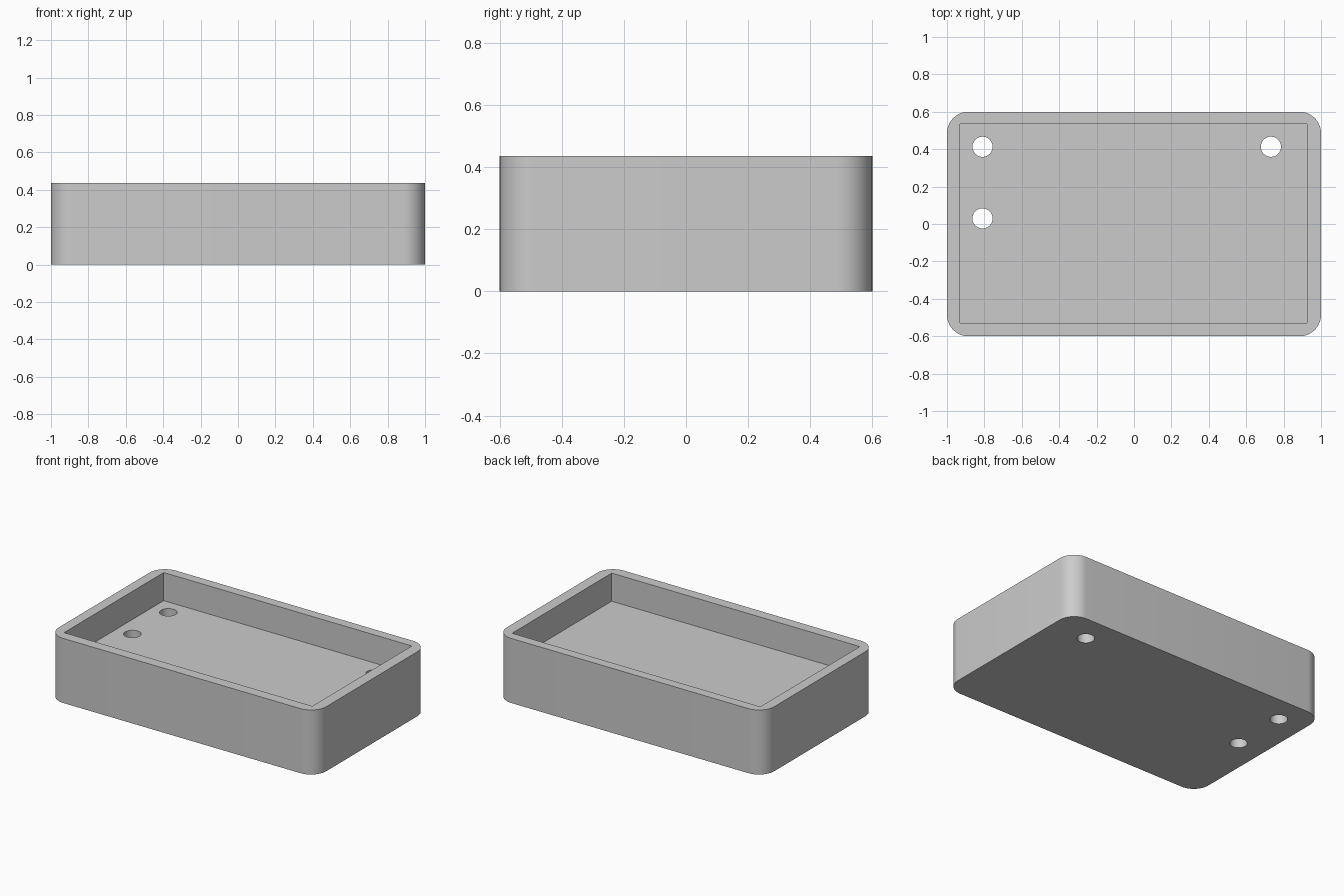
import bpy
import bmesh
import math

WIDTH, DEPTH, HEIGHT = 2.0, 1.2, 0.436
CORNER = 0.115
FLOOR = 0.246
POCKET = (-0.93, 0.925, -0.528, 0.535)
HOLES = [(-0.81, 0.413), (-0.81, 0.03), (0.732, 0.413)]
HOLE_RADIUS = 0.054

if "Cube" in bpy.data.objects:
    bpy.data.objects.remove(bpy.data.objects["Cube"], do_unlink=True)

# Single grey material
grey = bpy.data.materials.new("plain grey")
grey.use_nodes = True
colour = (0.6, 0.6, 0.6, 1)
grey.diffuse_color = colour
grey.node_tree.nodes["Principled BSDF"].inputs["Base Color"].default_value = colour


def box(name, x0, x1, y0, y1, z0, z1):
    bpy.ops.mesh.primitive_cube_add(size=1)
    ob = bpy.context.object
    ob.name = name
    for v in ob.data.vertices:
        v.co = (x1 if v.co.x > 0 else x0,
                y1 if v.co.y > 0 else y0,
                z1 if v.co.z > 0 else z0)
    ob.data.materials.append(grey)
    return ob


def cut(target, cutter):
    cutter.hide_render = True
    mod = target.modifiers.new("cut", 'BOOLEAN')
    mod.operation = 'DIFFERENCE'
    mod.solver = 'EXACT'
    mod.object = cutter
    bpy.context.view_layer.objects.active = target
    bpy.ops.object.modifier_apply(modifier=mod.name)
    bpy.data.objects.remove(cutter, do_unlink=True)


# Tray body with rounded vertical corners
tray = box("tray", -WIDTH / 2, WIDTH / 2, -DEPTH / 2, DEPTH / 2, 0, HEIGHT)
bm = bmesh.new()
bm.from_mesh(tray.data)
uprights = [e for e in bm.edges
            if abs(e.verts[0].co.z - e.verts[1].co.z) > HEIGHT / 2]
bmesh.ops.bevel(bm, geom=uprights, offset=CORNER, segments=12,
                profile=0.5, affect='EDGES')
bm.to_mesh(tray.data)
bm.free()

# Square-cornered pocket
cut(tray, box("pocket_cutter", *POCKET, FLOOR, HEIGHT + 0.2))

# Round holes through the floor
for x, y in HOLES:
    bpy.ops.mesh.primitive_cylinder_add(vertices=40, radius=HOLE_RADIUS,
                                        depth=1, location=(x, y, 0))
    hole = bpy.context.object
    hole.name = "hole_cutter"
    hole.data.materials.append(grey)
    cut(tray, hole)

# Smooth the round surfaces, keep the edges crisp
bpy.ops.object.select_all(action='DESELECT')
tray.select_set(True)
bpy.context.view_layer.objects.active = tray
bpy.ops.object.shade_smooth_by_angle(angle=math.radians(30))
